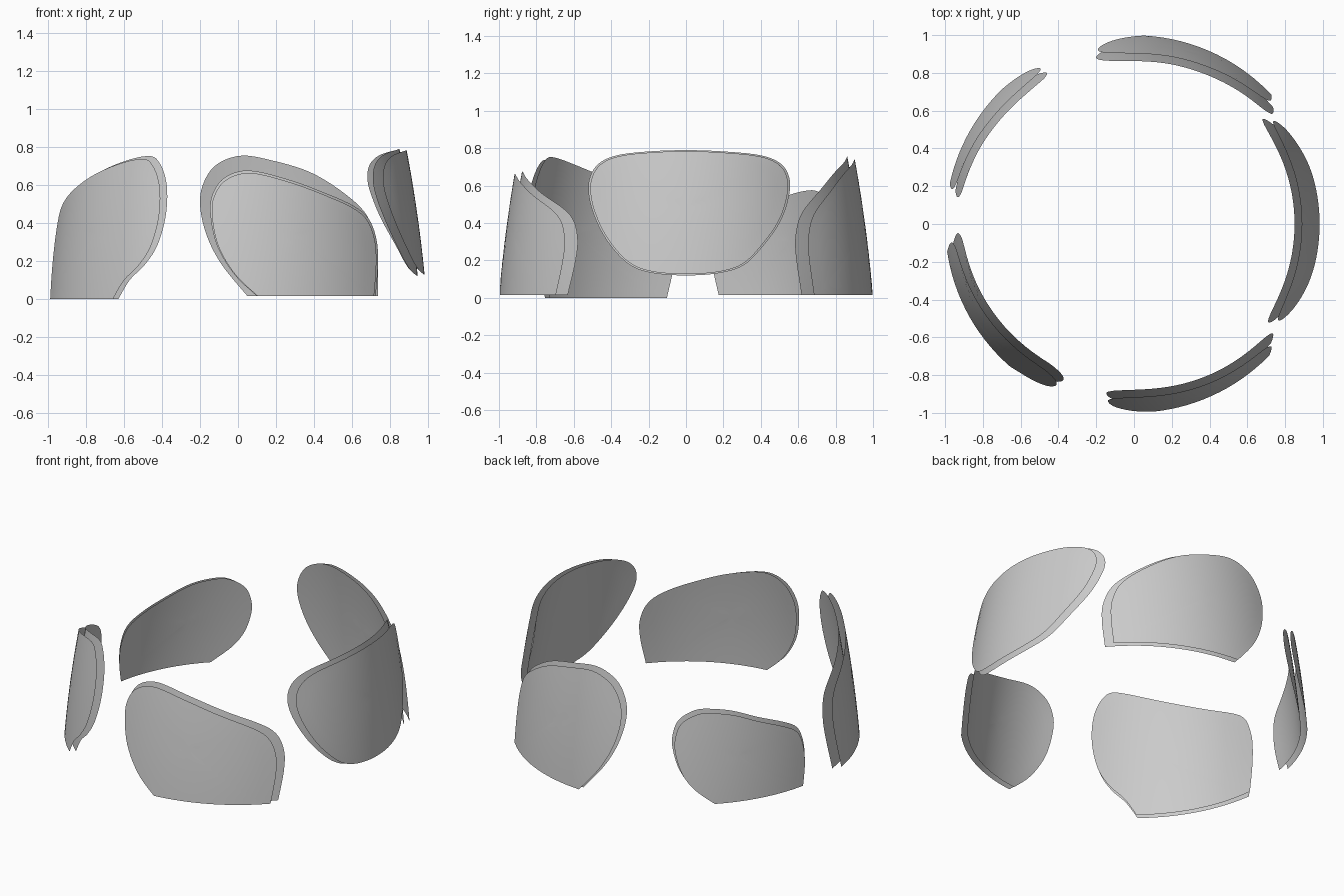
import bpy, bmesh, math
from mathutils import Vector

if "Cube" in bpy.data.objects:
    bpy.data.objects.remove(bpy.data.objects["Cube"])

GAP = 0.037  # spacing between the two skins of each panel


def radius(z):
    return 1 - 0.08 * z - 0.07 * z * z


def smooth_outline(pts, closed, steps=5):
    """Catmull-Rom through the points; open outlines get a straight base."""
    p = [Vector(q) for q in pts]
    n = len(p)
    out = []
    for i in range(n if closed else n - 1):
        if closed:
            a, b, c, d = (p[(i + k) % n] for k in (-1, 0, 1, 2))
        else:
            a, b, c, d = (p[min(max(i + k, 0), n - 1)] for k in (-1, 0, 1, 2))
        for s in range(steps):
            t = s / steps
            out.append(0.5 * (2 * b + (c - a) * t + (2 * a - 5 * b + 4 * c - d) * t * t
                              + (3 * b - a - 3 * c + d) * t ** 3))
    if not closed:
        out += [p[-1].lerp(p[0], k / 14) for k in range(14)]
    return out


def panel(name, angle, pts, closed=False, inset=0.0):
    """Two open curved skins, cut to an outline projected along 'angle'."""
    a = math.radians(angle)
    d = Vector((math.cos(a), math.sin(a), 0))
    e = Vector((-math.sin(a), math.cos(a), 0))
    outline = smooth_outline(pts, closed)
    centre = sum(outline, Vector((0, 0))) / len(outline)
    base = centre.y if closed else pts[0][1]
    bm = bmesh.new()
    rings = 8
    for scale, gap, flip in ((0.98, 0, False), (1.0, GAP, True)):
        def place(q):
            u = centre.x + (q.x - centre.x) * scale
            z = base + (q.y - base) * scale
            r = radius(z) - gap - inset
            return bm.verts.new(e * u + d * math.sqrt(max(r * r - u * u, 0)) + Vector((0, 0, z)))
        loops = [[place(centre.lerp(q, k / rings)) for q in outline] for k in range(1, rings + 1)]
        mid = place(centre)
        n = len(outline)
        faces = []
        for i in range(n):
            j = (i + 1) % n
            faces.append(bm.faces.new((mid, loops[0][i], loops[0][j])))
            for lo, hi in zip(loops, loops[1:]):
                faces.append(bm.faces.new((lo[i], hi[i], hi[j], lo[j])))
        # outer skin faces outwards, inner skin faces the centre
        facing = 0
        for f in faces:
            f.normal_update()
            facing += f.normal.dot(d) * f.calc_area()
        if (facing < 0) != flip:
            bmesh.ops.reverse_faces(bm, faces=faces)
    for f in bm.faces:
        f.smooth = True
    me = bpy.data.meshes.new(name)
    bm.to_mesh(me)
    bm.free()
    bpy.context.collection.objects.link(bpy.data.objects.new(name, me))


# Wide raised panel on the right
panel("right_panel", 0, [
    (0, .79), (-.2, .783), (-.37, .762), (-.47, .715), (-.518, .63), (-.515, .52),
    (-.47, .39), (-.40, .275), (-.30, .176), (-.18, .133), (0, .12), (.18, .133),
    (.31, .176), (.41, .275), (.50, .40), (.545, .52), (.555, .63), (.51, .715),
    (.40, .762), (.2, .783)], closed=True, inset=0.006)

# Front panel
panel("front_panel", -90, [
    (.10, .015), (-.02, .13), (-.11, .28), (-.145, .44), (-.135, .55), (-.07, .64),
    (.06, .677), (.27, .628), (.455, .56), (.61, .49), (.69, .42), (.73, .31),
    (.737, .18), (.725, .015)])

# Back panel
back = [(.05, .015), (-.085, .18), (-.165, .335), (-.20, .495), (-.18, .615), (-.11, .71),
        (.02, .755), (.19, .727), (.375, .67), (.535, .575), (.665, .46), (.72, .335),
        (.737, .2), (.737, .015)]
panel("back_panel", 90, [(-x, z) for x, z in back])

# Left front panel
panel("left_front_panel", 225, [
    (.07, 0), (.138, .1), (.225, .18), (.289, .284), (.319, .44), (.305, .6),
    (.25, .715), (.17, .753), (-.047, .707), (-.31, .615), (-.547, .495),
    (-.615, .36), (-.625, .2), (-.605, 0)])

# Left back panel
panel("left_back_panel", 135, [
    (-.01, .015), (-.13, .11), (-.2, .21), (-.235, .33), (-.235, .42), (-.2, .51),
    (-.12, .563), (-.04, .575), (.11, .55), (.27, .485), (.42, .42), (.51, .36),
    (.55, .27), (.56, .15), (.545, .015)])
